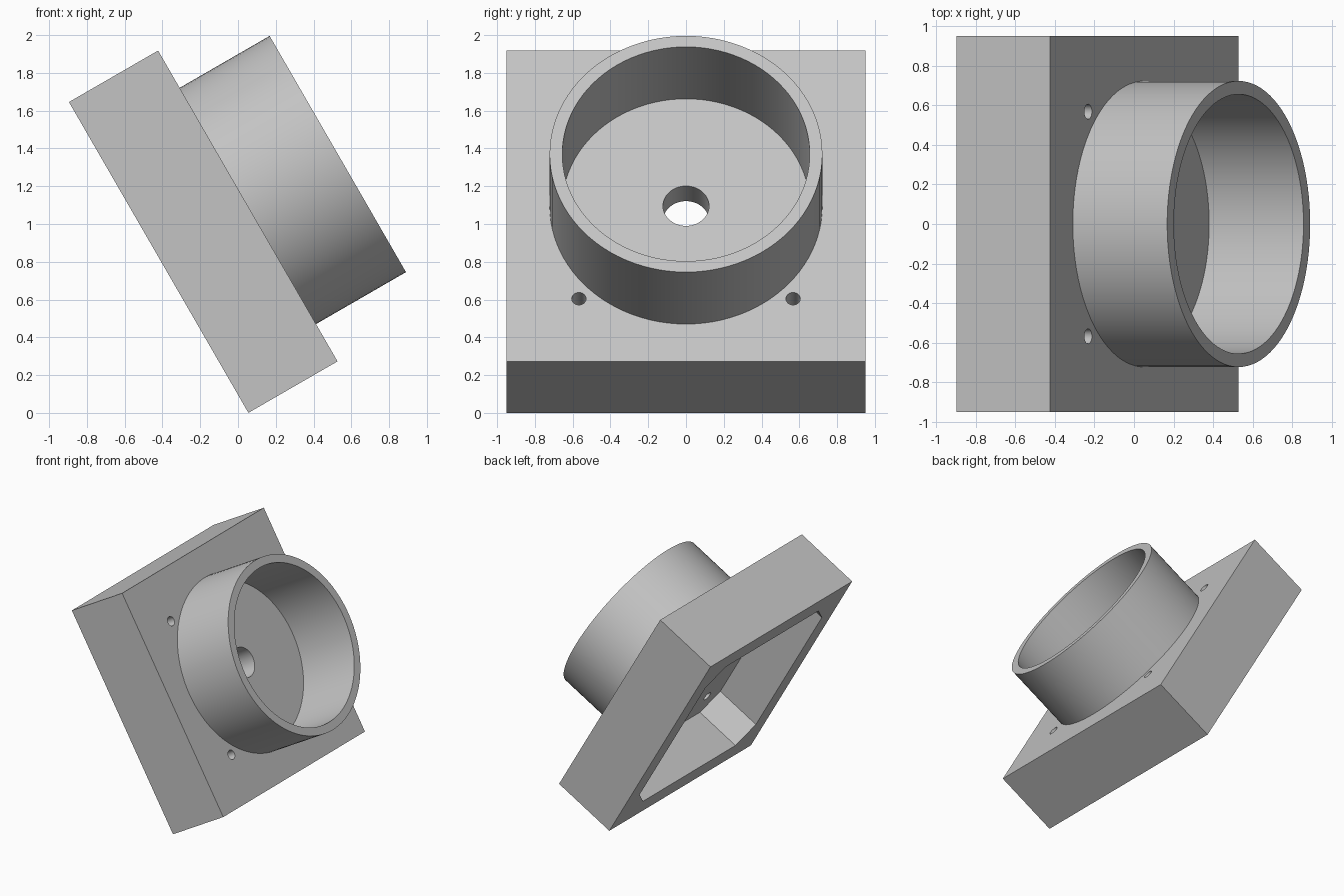
import bpy, bmesh, math
from mathutils import Matrix, Vector

cube = bpy.data.objects.get("Cube")
if cube:
    bpy.data.objects.remove(cube, do_unlink=True)

SIDE, THICK = 1.9, 0.545             # square housing
FLOOR = 0.385                        # depth of the rear pocket
POCKET, CHAMFER = 0.78, 0.16         # pocket half width and corner cut
R_OUT, R_IN, RING_TOP = 0.722, 0.655, 1.095

# Whole model leans over about y, standing on one lower edge
TILT = Matrix.Translation((-0.42, 0, 0.823)) @ Matrix.Rotation(math.radians(60), 4, 'Y')

grey = bpy.data.materials.new("plain grey")
grey.use_nodes = True
COLOUR = (0.55, 0.55, 0.55, 1)
grey.diffuse_color = COLOUR
grey.node_tree.nodes["Principled BSDF"].inputs["Base Color"].default_value = COLOUR


def make_object(name, bm):
    bmesh.ops.recalc_face_normals(bm, faces=bm.faces)
    mesh = bpy.data.meshes.new(name)
    bm.to_mesh(mesh)
    bm.free()
    mesh.materials.append(grey)
    ob = bpy.data.objects.new(name, mesh)
    bpy.context.collection.objects.link(ob)
    return ob


def prism(name, outline, z0, z1):
    """Closed prism from a flat outline."""
    bm = bmesh.new()
    base = bm.faces.new([bm.verts.new((x, y, z0)) for x, y in outline])
    ext = bmesh.ops.extrude_face_region(bm, geom=[base], use_keep_orig=True)
    top = [v for v in ext["geom"] if isinstance(v, bmesh.types.BMVert)]
    bmesh.ops.translate(bm, verts=top, vec=Vector((0, 0, z1 - z0)))
    return make_object(name, bm)


def circle(cx, cy, r, n):
    return [(cx + r * math.cos(i * math.tau / n), cy + r * math.sin(i * math.tau / n))
            for i in range(n)]


def cut(target, cutter):
    mod = target.modifiers.new("cut", 'BOOLEAN')
    mod.operation, mod.solver, mod.object = 'DIFFERENCE', 'EXACT', cutter
    bpy.context.view_layer.objects.active = target
    bpy.ops.object.modifier_apply(modifier=mod.name)
    bpy.data.objects.remove(cutter, do_unlink=True)


# Square housing
h = SIDE / 2
housing = prism("housing", [(-h, -h), (h, -h), (h, h), (-h, h)], 0, THICK)

# Rear pocket with chamfered corners
a, b = POCKET, POCKET - CHAMFER
octagon = [(a, -b), (a, b), (b, a), (-b, a), (-a, b), (-a, -b), (-b, -a), (b, -a)]
cut(housing, prism("pocket_cutter", octagon, -0.1, FLOOR))

# Centre hole and four screw holes
cut(housing, prism("centre_cutter", circle(0, 0, 0.122, 48), 0.2, 0.7))
for sx in (-1, 1):
    for sy in (-1, 1):
        cut(housing, prism("screw_cutter", circle(sx * 0.567, sy * 0.567, 0.038, 24), 0.2, 0.7))

# Round collar, spun from its wall section
bm = bmesh.new()
section = [(R_OUT, THICK), (R_OUT, RING_TOP), (R_IN, RING_TOP), (R_IN, THICK)]
verts = [bm.verts.new((r, 0, z)) for r, z in section]
edges = [bm.edges.new(pair) for pair in zip(verts, verts[1:] + verts[:1])]
bmesh.ops.spin(bm, geom=verts + edges, cent=(0, 0, 0), axis=(0, 0, 1),
               angle=math.tau, steps=96, use_merge=True)
bmesh.ops.remove_doubles(bm, verts=bm.verts, dist=0.0001)
collar = make_object("collar", bm)

# Lean the parts and smooth the round walls
for ob in (housing, collar):
    ob.data.transform(TILT)
    bpy.ops.object.select_all(action='DESELECT')
    ob.select_set(True)
    bpy.context.view_layer.objects.active = ob
    bpy.ops.object.shade_smooth_by_angle(angle=math.radians(30))
